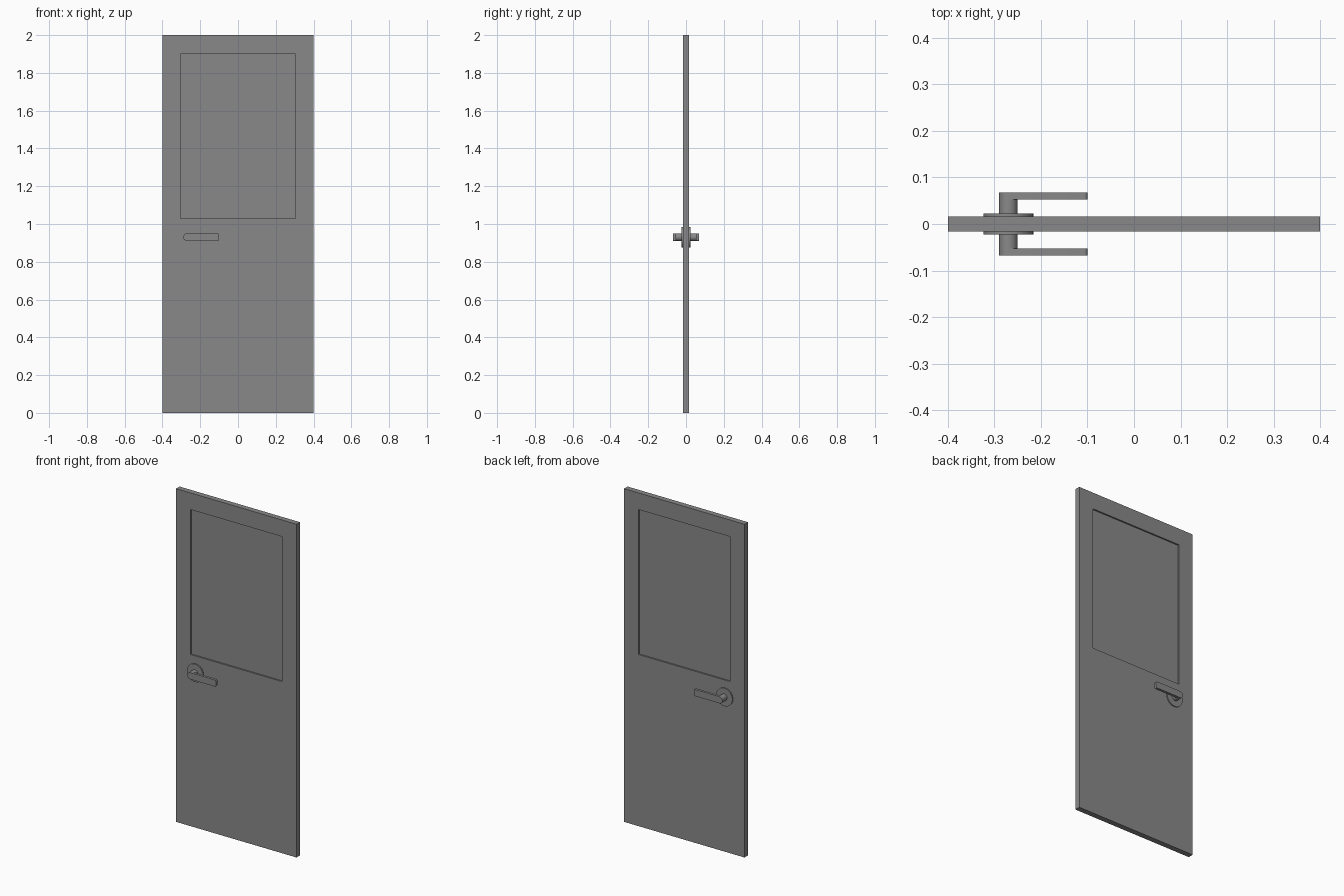
import bpy, bmesh
from math import pi, sin, cos, radians
from mathutils import Matrix, Vector

cube = bpy.data.objects.get("Cube")
if cube:
    bpy.data.objects.remove(cube, do_unlink=True)

grey = bpy.data.materials.new("grey")
grey.use_nodes = True
colour = (0.25, 0.25, 0.25, 1)
grey.diffuse_color = colour
grey.node_tree.nodes["Principled BSDF"].inputs["Base Color"].default_value = colour

HALF_T = 0.0165                 # half the leaf thickness
PIVOT_X, PIVOT_Z = -0.27, 0.93  # handle axis
BAR_R = 0.02                    # spindle radius and half the lever height


def finish(name, bm, smooth=False):
    bmesh.ops.recalc_face_normals(bm, faces=bm.faces)
    mesh = bpy.data.meshes.new(name)
    bm.to_mesh(mesh)
    bm.free()
    mesh.materials.append(grey)
    obj = bpy.data.objects.new(name, mesh)
    bpy.context.collection.objects.link(obj)
    if smooth:
        bpy.ops.object.select_all(action="DESELECT")
        obj.select_set(True)
        bpy.context.view_layer.objects.active = obj
        bpy.ops.object.shade_smooth_by_angle(angle=radians(35))
    return obj


def arc(cx, cz, r, start, end, steps):
    angles = [start + (end - start) * i / steps for i in range(steps + 1)]
    return [(cx + r * cos(a), cz + r * sin(a)) for a in angles]


def disc(name, radius, y0, y1):
    bm = bmesh.new()
    place = Matrix.Translation((PIVOT_X, (y0 + y1) / 2, PIVOT_Z)) @ Matrix.Rotation(pi / 2, 4, "X")
    bmesh.ops.create_cone(bm, cap_ends=True, segments=32, radius1=radius,
                          radius2=radius, depth=abs(y1 - y0), matrix=place)
    return finish(name, bm, smooth=True)


# Door leaf: a slab with a shallow window recess on both faces
bm = bmesh.new()
size = Matrix.Diagonal((0.8, 2 * HALF_T, 2, 1))
bmesh.ops.create_cube(bm, size=1, matrix=Matrix.Translation((0, 0, 1)) @ size)
for point, normal in (((-0.305, 0, 0), (1, 0, 0)), ((0.305, 0, 0), (1, 0, 0)),
                      ((0, 0, 1.03), (0, 0, 1)), ((0, 0, 1.9), (0, 0, 1))):
    bmesh.ops.bisect_plane(bm, geom=bm.verts[:] + bm.edges[:] + bm.faces[:],
                           plane_co=point, plane_no=normal)
bm.normal_update()
panes = [f for f in bm.faces if abs(f.normal.y) > 0.9
         and abs(f.calc_center_median().x) < 0.1
         and 1.1 < f.calc_center_median().z < 1.8]
for pane in panes:
    inward = Vector((0, -0.009 if pane.normal.y > 0 else 0.009, 0))
    new = bmesh.ops.extrude_discrete_faces(bm, faces=[pane])["faces"][0]
    bmesh.ops.translate(bm, verts=new.verts[:], vec=inward)
finish("door_leaf", bm)

# Lever outline: round at the spindle, softened corners at the free end
tip, corner = -0.1, 0.007
outline = arc(PIVOT_X, PIVOT_Z, BAR_R, pi / 2, 3 * pi / 2, 16)
outline += arc(tip - corner, PIVOT_Z - BAR_R + corner, corner, -pi / 2, 0, 5)
outline += arc(tip - corner, PIVOT_Z + BAR_R - corner, corner, 0, pi / 2, 5)

# Handle set on each side: rosette, spindle and lever
for side, sign in (("front", -1), ("back", 1)):
    disc(side + "_rosette", 0.054, sign * (HALF_T - 0.002), sign * 0.023)
    disc(side + "_spindle", BAR_R, sign * 0.02, sign * 0.0535)
    bm = bmesh.new()
    face = bm.faces.new([bm.verts.new((x, sign * 0.053, z)) for x, z in outline])
    grown = bmesh.ops.extrude_face_region(bm, geom=[face], use_keep_orig=True)["geom"]
    bmesh.ops.translate(bm, verts=[v for v in grown if isinstance(v, bmesh.types.BMVert)],
                        vec=(0, sign * 0.015, 0))
    finish(side + "_lever", bm, smooth=True)
